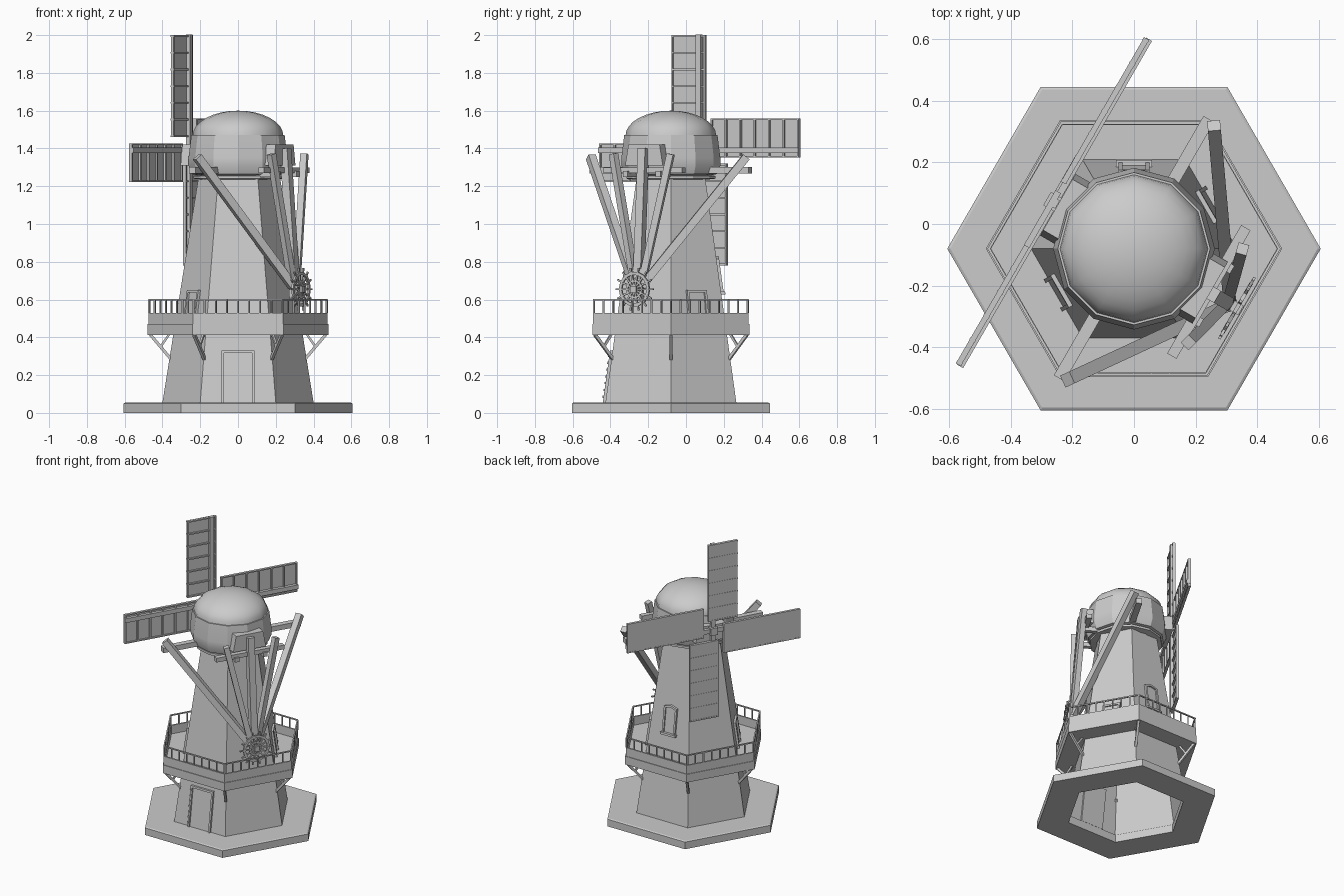
import bpy, bmesh, math
from mathutils import Vector

if "Cube" in bpy.data.objects:
    bpy.data.objects.remove(bpy.data.objects["Cube"])

C = Vector((0, -0.08, 0))          # mill axis
A = math.radians(330)              # tail direction; sails face the opposite way
D = Vector((math.cos(A), math.sin(A), 0))
T = Vector((-D.y, D.x, 0))
Z = Vector((0, 0, 1))


def P(d, t, z):
    """Point in the rotated cap frame."""
    return C + D * d + T * t + Z * z


def finish(name, bm, smooth=None):
    bmesh.ops.remove_doubles(bm, verts=bm.verts, dist=1e-5)
    bmesh.ops.recalc_face_normals(bm, faces=bm.faces)
    me = bpy.data.meshes.new(name)
    bm.to_mesh(me)
    bm.free()
    ob = bpy.data.objects.new(name, me)
    bpy.context.collection.objects.link(ob)
    if smooth:
        bpy.ops.object.select_all(action='DESELECT')
        ob.select_set(True)
        bpy.context.view_layer.objects.active = ob
        bpy.ops.object.shade_smooth_by_angle(angle=math.radians(smooth))
    return ob


def lathe(name, prof, n=6, closed=True, smooth=None):
    """Spin an (r, z) profile in n flat steps round the mill axis."""
    bm = bmesh.new()
    rings = [[bm.verts.new(C + Vector((r * math.cos(k * math.tau / n), r * math.sin(k * math.tau / n), z)))
              for k in range(n)] for r, z in prof]
    m = len(prof)
    for i in range(m if closed else m - 1):
        a, b = rings[i], rings[(i + 1) % m]
        for k in range(n):
            j = (k + 1) % n
            bm.faces.new((a[k], a[j], b[j], b[k]))
    return finish(name, bm, smooth)


def hull8(bm, q0, q1):
    """Solid between two matching polygons."""
    a = [bm.verts.new(p) for p in q0]
    b = [bm.verts.new(p) for p in q1]
    bm.faces.new(a)
    bm.faces.new(b[::-1])
    for i in range(len(a)):
        j = (i + 1) % len(a)
        bm.faces.new((a[i], b[i], b[j], a[j]))


def bar(bm, a, b, w, h=None, up=Z):
    """Square beam from a to b."""
    h = h or w
    d = (b - a).normalized()
    s = d.cross(up)
    s = (s if s.length > 1e-3 else d.cross(D)).normalized()
    u = s.cross(d)
    q = [s * (x * w / 2) + u * (y * h / 2) for x, y in ((-1, -1), (1, -1), (1, 1), (-1, 1))]
    hull8(bm, [a + v for v in q], [b + v for v in q])


def bars(name, items):
    bm = bmesh.new()
    for it in items:
        bar(bm, *it)
    return finish(name, bm)


def tower_r(z):
    return 0.40 - (z - 0.055) * 0.16


def on_wall(bm, deg, pts, depth):
    """Slab with outline (side, z) lying on the sloped tower face at deg."""
    n = Vector((math.cos(math.radians(deg)), math.sin(math.radians(deg)), 0))
    s = Vector((-n.y, n.x, 0))

    def q(o):
        return [C + n * (tower_r(z) * 0.866 + o) + s * x + Z * z for x, z in pts]
    hull8(bm, q(-0.01), q(depth))


def opening(name, deg, w, z0, z1, arch, f=0.013):
    """Panel with a raised frame and an optional arched head."""
    bm = bmesh.new()
    on_wall(bm, deg, [(-w, z0), (w, z0), (w, z1), (0, z1 + arch), (-w, z1)], 0.004)
    for sx in (-1, 1):
        on_wall(bm, deg, [(sx * w, z0), (sx * (w - f), z0), (sx * (w - f), z1), (sx * w, z1)], 0.014)
        on_wall(bm, deg, [(sx * w, z1), (0, z1 + arch), (0, z1 + arch - f), (sx * w, z1 - f)], 0.014)
    return bm


# Base, hollow tower, deck
lathe("base", [(0.605, 0), (0.605, 0.05), (0.595, 0.055), (0.39, 0.055), (0.39, 0)])
lathe("tower", [(tower_r(0.05), 0.05), (tower_r(1.26), 1.26)], closed=False)
lathe("deck", [(0.48, 0.412), (0.48, 0.47), (0.30, 0.47), (0.335, 0.412)])
lathe("parapet", [(0.475, 0.47), (0.475, 0.53), (0.463, 0.53), (0.463, 0.47)])
lathe("hand_rail", [(0.475, 0.595), (0.475, 0.603), (0.465, 0.603), (0.465, 0.595)])

# Balusters and deck braces
posts, braces = [], []
for k in range(6):
    e = [Vector((math.cos(a), math.sin(a), 0)) for a in (k * math.pi / 3, (k + 1) * math.pi / 3)]
    for i in range(8):
        p = C + e[0].lerp(e[1], i / 8) * 0.47
        posts.append((p + Z * 0.53, p + Z * 0.6, 0.008))
    braces.append((C + e[0] * 0.355 + Z * 0.285, C + e[0] * 0.465 + Z * 0.415, 0.016))
    braces.append((C + e[0] * 0.41 + Z * 0.35, C + e[0] * 0.365 + Z * 0.415, 0.012))
bars("balusters", posts)
bars("deck_braces", braces)

# Doors and window
bm = opening("door", 270, 0.087, 0.055, 0.33, 0)
for i in range(7):
    z = 0.08 + i * 0.036
    on_wall(bm, 270, [(-0.087, z), (-0.076, z), (-0.076, z + 0.011), (-0.087, z + 0.011)], 0.02)
finish("front_door", bm)
finish("deck_door_a", opening("d", 30, 0.06, 0.47, 0.65, 0))
finish("deck_door_b", opening("d", 210, 0.06, 0.47, 0.65, 0))
bm = opening("w", 90, 0.05, 0.64, 0.815, 0.015)
on_wall(bm, 90, [(-0.058, 0.628), (0.058, 0.628), (0.058, 0.642), (-0.058, 0.642)], 0.022)
finish("back_window", bm)

# Cap: twelve-sided skirt and dome
lathe("cap_ring", [(0.19, 1.235), (0.235, 1.24), (0.235, 1.255), (0.19, 1.26)], 12)
lathe("cap_skirt", [(0.20, 1.255), (0.245, 1.265), (0.262, 1.31), (0.262, 1.35), (0.247, 1.47), (0.235, 1.47)],
      12, False, 25)
lathe("dome", [(0.24, 1.468)] + [(0.24 * math.cos(a), 1.468 + 0.132 * math.sin(a))
      for a in [i * math.pi / 16 for i in range(1, 8)]] + [(0, 1.6)], 12, False, 40)

# Box dormers at the sail and tail ends of the cap
for nm, s in (("tail_dormer", 1), ("sail_dormer", -1)):
    bm = bmesh.new()
    o = [(-0.115, 1.31), (0.115, 1.31), (0.095, 1.42), (-0.095, 1.42)]
    hull8(bm, [P(s * 0.18, t, z) for t, z in o], [P(s * 0.285, t, z) for t, z in o])
    finish(nm, bm)

# Cross beams, tail pole and braces meeting at the winch
bars("cross_beams", [(P(0, -0.485, 1.285), P(0, 0.485, 1.285), 0.04, 0.035),
                     (P(0.28, -0.24, 1.285), P(0.28, 0.24, 1.285), 0.035, 0.03),
                     (P(0.1, -0.1, 1.265), P(0.31, -0.1, 1.265), 0.03),
                     (P(0.1, 0.1, 1.265), P(0.31, 0.1, 1.265), 0.03)])
tail = [(P(0.29, 0, 1.40), P(0.35, 0, 0.60), 0.045, 0.045, D)]
for s in (-1, 1):
    tail.append((P(0.025, s * 0.475, 1.355), P(0.345, s * 0.02, 0.67), 0.042))
    tail.append((P(0.305, s * 0.175, 1.37), P(0.345, s * 0.02, 0.68), 0.036))
bars("tail_braces", tail)

# Winch wheel
wheel, n, wc = [(P(0.33, 0, 0.655), P(0.4, 0, 0.655), 0.035)], 14, 0.655
for k in range(n):
    a, b = k * math.tau / n, (k + 1) * math.tau / n
    def W(r, x): return P(0.385, r * math.cos(x), wc + r * math.sin(x))
    wheel.append((W(0.0, a), W(0.115, a), 0.009, 0.009, D))
    wheel.append((W(0.085, a), W(0.085, b), 0.016, 0.012, D))
    wheel.append((W(0.045, a), W(0.045, b), 0.01, 0.01, D))
bars("winch_wheel", wheel)

# Four sails: spar, thin cloth, crossbars and edge rails
bars("wind_shaft", [(P(-0.2, 0, 1.39), P(-0.325, 0, 1.39), 0.05)])
bm = bmesh.new()
for k in range(4):
    c, s = round(math.cos(k * math.pi / 2)), round(math.sin(k * math.pi / 2))
    def S(u, w, d=-0.305): return P(d, u * c - w * s, 1.39 + u * s + w * c)
    bar(bm, S(0, 0, -0.297), S(0.612, 0, -0.297), 0.03, 0.022, D)
    q = ((0.07, -0.037), (0.61, -0.037), (0.61, 0.168), (0.07, 0.168))
    hull8(bm, [S(u, w, -0.307) for u, w in q], [S(u, w, -0.313) for u, w in q])
    for i in range(7):
        u = 0.075 + i * 0.0883
        bar(bm, S(u, -0.037), S(u, 0.168), 0.009, 0.02, D)
    for w in (-0.033, 0.164):
        bar(bm, S(0.07, w), S(0.61, w), 0.008, 0.018, D)
finish("sails", bm)
